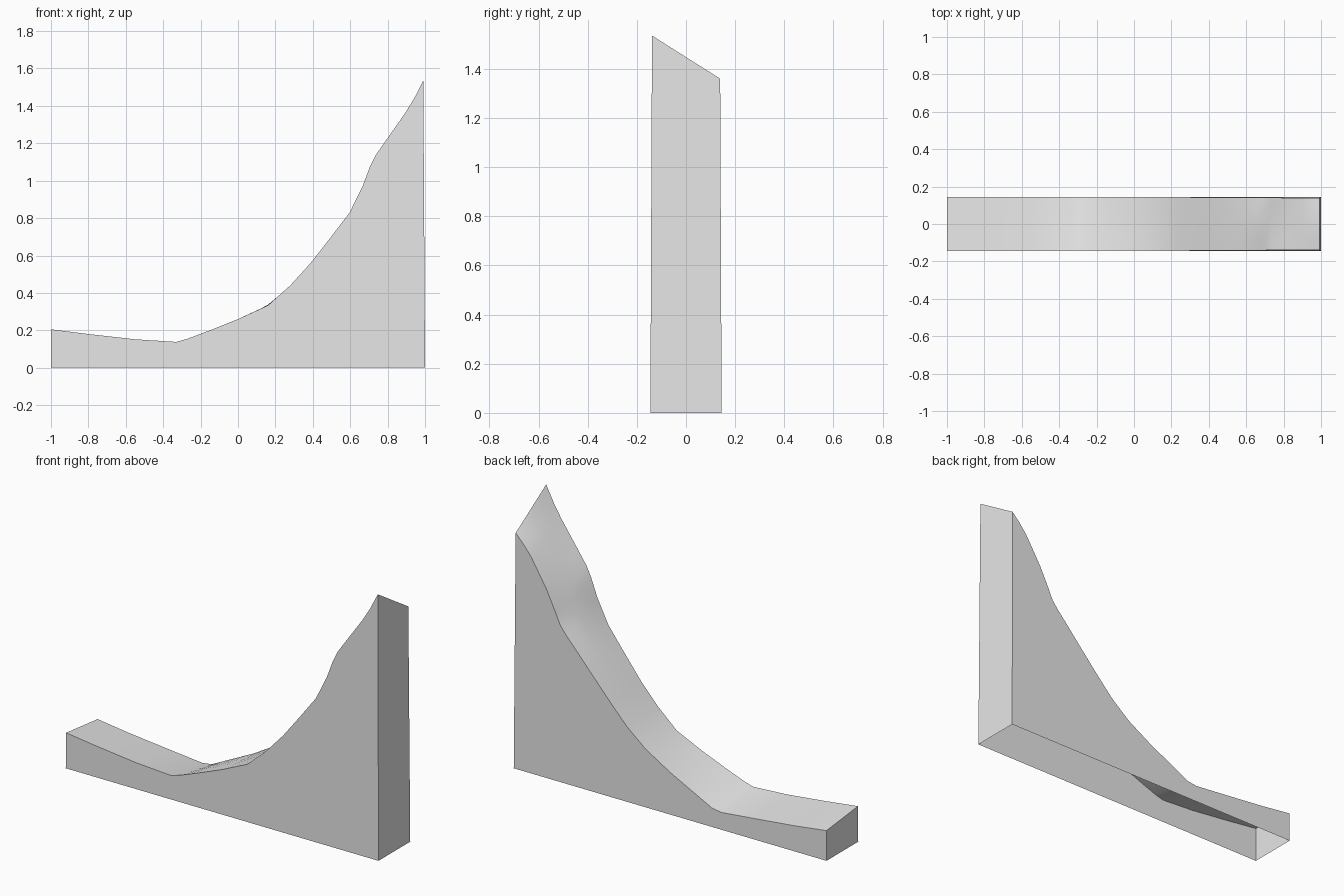
import bpy
import bmesh
import math

cube = bpy.data.objects.get("Cube")
if cube:
    bpy.data.objects.remove(cube, do_unlink=True)

# Single plain grey
grey = bpy.data.materials.new("light_grey")
grey.use_nodes = True
colour = (0.8, 0.8, 0.8, 1)
grey.diffuse_color = colour
grey.node_tree.nodes["Principled BSDF"].inputs["Base Color"].default_value = colour

# Ground profile: x, height along the front edge, height along the back edge
PROFILE = [
    (-1, .205, .174), (-.8, .18, .148), (-.55, .152, .122),
    (-.33, .138, .10), (-.27, .155, .108), (-.15, .2, .168),
    (0, .26, .243), (.16, .333, .337), (.28, .44, .435),
    (.39, .56, .55), (.5, .7, .67), (.6, .83, .78),
    (.67, .97, .855), (.71, 1.075, .905), (.74, 1.135, .97),
    (.8, 1.22, 1.09), (.9, 1.36, 1.25), (.95, 1.44, 1.31), (1, 1.535, 1.36),
]
HALF_WIDTH = .145
STRIPS = 4


def lean(x, y, z):
    """Walls lean inwards very slightly with height."""
    return (x * (1 - .006 * z), y * (1 - .03 * z), z)


bm = bmesh.new()
top_rows, front_base, back_base = [], [], []
for x, front, back in PROFILE:
    row = []
    for i in range(STRIPS + 1):
        t = i / STRIPS
        row.append(bm.verts.new(lean(x, HALF_WIDTH * (2 * t - 1), front + (back - front) * t)))
    top_rows.append(row)
    front_base.append(bm.verts.new((x, -HALF_WIDTH, 0)))
    back_base.append(bm.verts.new((x, HALF_WIDTH, 0)))

# Sloping top and the long front and back walls; the underside stays open
for k in range(len(PROFILE) - 1):
    a, b = top_rows[k], top_rows[k + 1]
    for i in range(STRIPS):
        bm.faces.new((a[i], b[i], b[i + 1], a[i + 1]))
    bm.faces.new((front_base[k], front_base[k + 1], b[0], a[0]))
    bm.faces.new((back_base[k + 1], back_base[k], a[-1], b[-1]))

# End walls
bm.faces.new([back_base[0], front_base[0]] + top_rows[0])
bm.faces.new([front_base[-1], back_base[-1]] + top_rows[-1][::-1])

mesh = bpy.data.meshes.new("terrain_slice")
bm.to_mesh(mesh)
bm.free()
mesh.materials.append(grey)
terrain = bpy.data.objects.new("terrain_slice", mesh)
bpy.context.collection.objects.link(terrain)

# Smooth slope with crisp wall edges
bpy.ops.object.select_all(action='DESELECT')
terrain.select_set(True)
bpy.context.view_layer.objects.active = terrain
bpy.ops.object.shade_smooth_by_angle(angle=math.radians(35))
